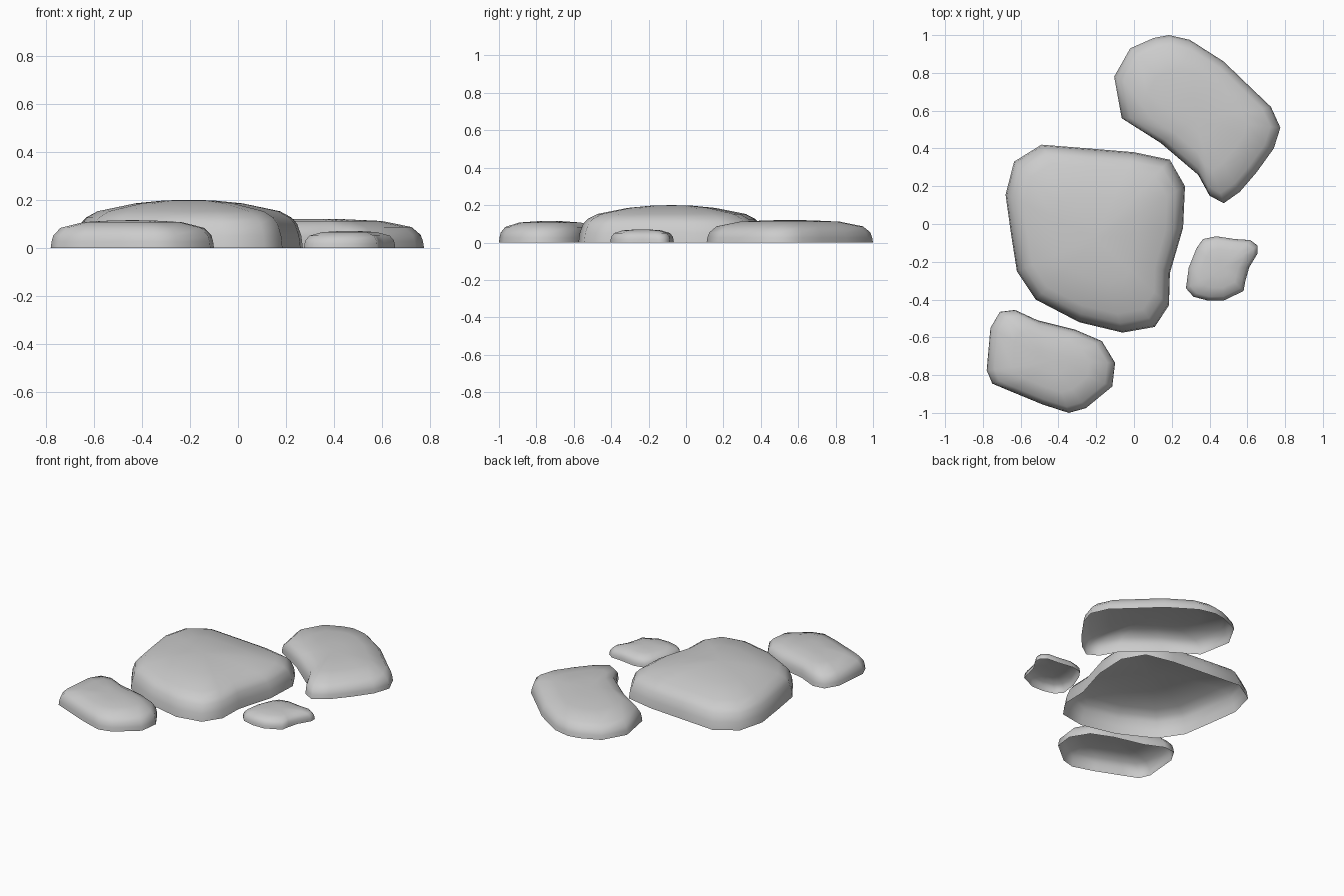
import bpy, bmesh

if "Cube" in bpy.data.objects:
    bpy.data.objects.remove(bpy.data.objects["Cube"])

# Ground outlines of the four stones, seen from above
BIG = [(-.49, .42), (-.24, .40), (0, .38), (.19, .34), (.27, .20), (.26, -.02),
       (.19, -.26), (.185, -.43), (.11, -.545), (-.06, -.575), (-.29, -.52),
       (-.52, -.40), (-.62, -.25), (-.65, -.06), (-.68, .155), (-.635, .33)]
BACK = [(-.105, .78), (-.02, .93), (.105, .985), (.185, 1.0), (.295, .975),
        (.475, .86), (.615, .725), (.725, .62), (.775, .51), (.74, .40),
        (.65, .275), (.56, .17), (.475, .11), (.40, .15), (.34, .26),
        (.14, .43), (-.065, .56)]
FRONT = [(-.71, -.465), (-.63, -.455), (-.51, -.51), (-.31, -.56), (-.17, -.62),
         (-.10, -.735), (-.115, -.86), (-.255, -.975), (-.345, -1.0),
         (-.485, -.955), (-.655, -.885), (-.75, -.845), (-.78, -.775), (-.76, -.55)]
SMALL = [(.275, -.34), (.29, -.23), (.33, -.13), (.365, -.08), (.435, -.065),
         (.535, -.08), (.615, -.085), (.655, -.115), (.655, -.155), (.61, -.23),
         (.59, -.30), (.58, -.355), (.475, -.405), (.39, -.405), (.315, -.385)]

# Side profiles: (outline scale, fraction of height)
DOMED = [(1, 0), (.987, .25), (.95, .5), (.9, .63), (.8, .76), (.47, .925), (.22, .985)]
FLAT = [(1, 0), (.99, .22), (.968, .45), (.88, .72), (.6, .93), (.25, .99)]


def stone(name, outline, height, profile):
    """Open-bottomed pebble: shrinking rings closed by a fan at the top."""
    # make every outline run counter-clockwise so the faces point outwards
    area = sum(a[0] * b[1] - b[0] * a[1] for a, b in zip(outline, outline[1:] + outline[:1]))
    pts = outline if area > 0 else outline[::-1]
    xs, ys = zip(*pts)
    cx, cy = (min(xs) + max(xs)) / 2, (min(ys) + max(ys)) / 2
    bm = bmesh.new()
    rings = [[bm.verts.new((cx + (x - cx) * s, cy + (y - cy) * s, height * h))
              for x, y in pts] for s, h in profile]
    top = bm.verts.new((cx, cy, height))
    n = len(pts)
    for lower, upper in zip(rings, rings[1:]):
        for i in range(n):
            j = (i + 1) % n
            bm.faces.new((lower[i], lower[j], upper[j], upper[i]))
    for i in range(n):
        bm.faces.new((rings[-1][i], rings[-1][(i + 1) % n], top))
    for f in bm.faces:
        f.smooth = True
    mesh = bpy.data.meshes.new(name)
    bm.to_mesh(mesh)
    bm.free()
    bpy.context.collection.objects.link(bpy.data.objects.new(name, mesh))


stone("large_stone", BIG, .20, DOMED)
stone("back_stone", BACK, .12, FLAT)
stone("front_stone", FRONT, .115, FLAT)
stone("small_stone", SMALL, .07, FLAT)
